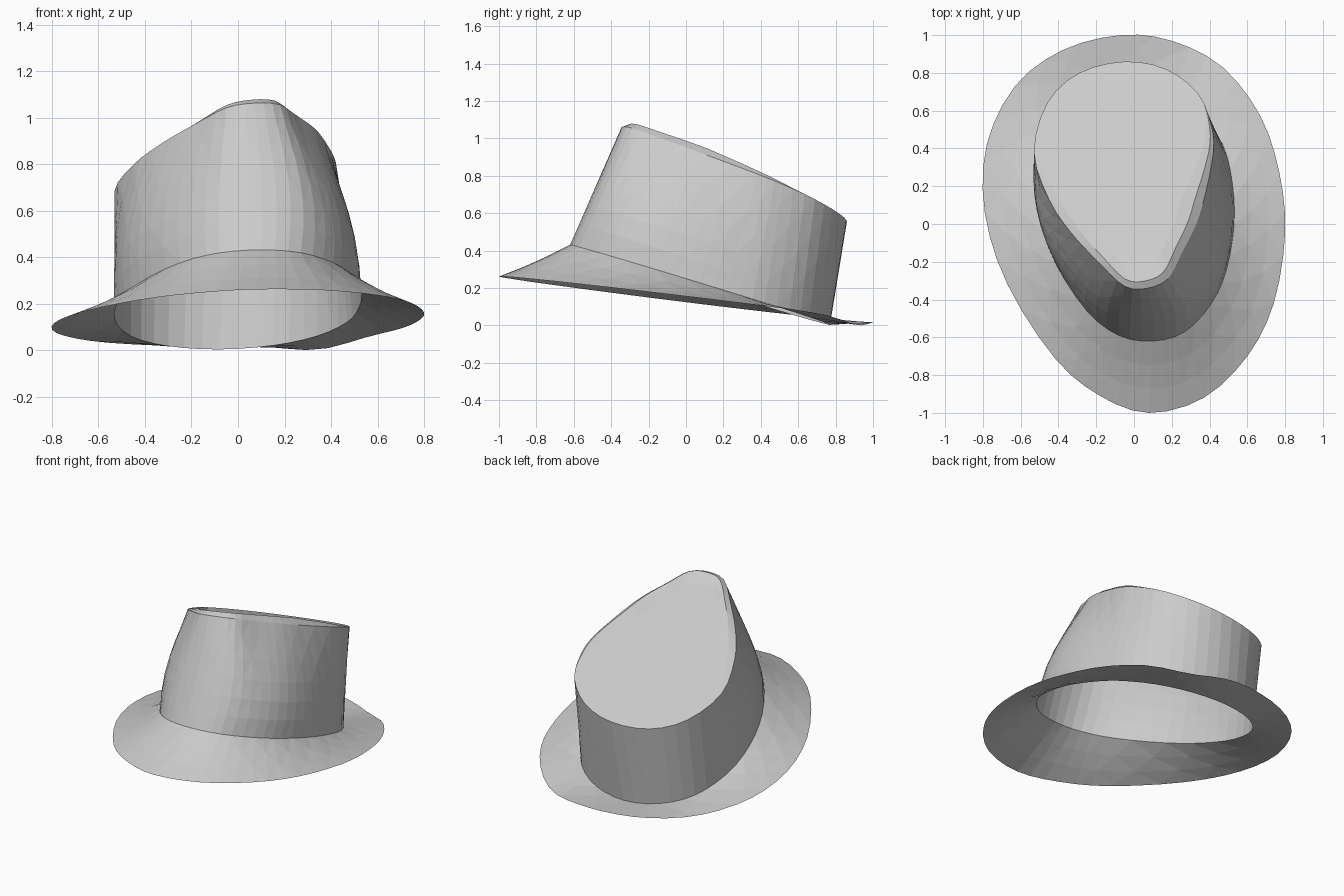
import bpy
import math

cube = bpy.data.objects.get("Cube")
if cube:
    bpy.data.objects.remove(cube, do_unlink=True)

felt = bpy.data.materials.new("grey_felt")
felt.use_nodes = True
felt.diffuse_color = (0.6, 0.6, 0.6, 1)
felt.node_tree.nodes["Principled BSDF"].inputs["Base Color"].default_value = felt.diffuse_color

# Plan outlines, from the front going round by the model's left
BRIM = [(.08, -1), (.37, -.92), (.6, -.7), (.74, -.42), (.8, -.05), (.77, .27),
        (.67, .57), (.47, .83), (.2, .97), (-.07, 1), (-.38, .92), (-.63, .73),
        (-.78, .42), (-.79, .06), (-.67, -.32), (-.42, -.71), (-.18, -.91)]
BASE = [(.1, -.62), (.27, -.57), (.41, -.42), (.49, -.24), (.53, 0), (.52, .22),
        (.47, .42), (.34, .61), (.15, .73), (-.08, .77), (-.3, .71), (-.46, .56),
        (-.53, .32), (-.51, .06), (-.42, -.2), (-.25, -.46), (-.08, -.59)]
RIM = [(.07, -.34), (.18, -.29), (.25, -.16), (.33, 0), (.38, .17), (.42, .38),
       (.41, .52), (.34, .69), (.17, .82), (-.05, .86), (-.29, .8), (-.46, .64),
       (-.53, .38), (-.45, .13), (-.33, -.05), (-.18, -.21), (-.05, -.33)]
STEPS = 3


def brim_height(x, y):
    dip = .035 * math.exp(-((x - .33) ** 2 + (y - .9) ** 2) / .04)
    return .14 - .12 * y + .02 * x - dip


def base_height(x, y):
    return .24 - .305 * y + .02 * x


def plate_height(x, y):
    return .92 - .42 * y + .13 * x


def front_weight(y):
    return min(1, max(0, (.62 - y) / .5))


def rim_height(x, y):
    return plate_height(x, y) - .01 * front_weight(y)


def ridge_height(x, y):
    return plate_height(x, y) + (.02 + .04 * x) * front_weight(y)


def smooth_loop(points, height):
    """Closed Catmull-Rom curve through the outline, lifted to its height."""
    loop, n = [], len(points)
    for i in range(n):
        a, b, c, d = (points[(i + k) % n] for k in (-1, 0, 1, 2))
        for s in range(STEPS):
            t = s / STEPS
            x, y = (q + .5 * t * (r - p + t * (2 * p - 5 * q + 4 * r - w
                    + t * (3 * (q - r) + w - p)))
                    for p, q, r, w in zip(a, b, c, d))
            loop.append((x, y, height(x, y)))
    return loop


def blend(low, high, t):
    return [tuple(p + (q - p) * t for p, q in zip(a, b)) for a, b in zip(low, high)]


def shrink(loop, amount, height):
    """Draw a loop in toward the middle of the crown top."""
    ring = []
    for x, y, z in loop:
        inset = amount * front_weight(y)
        px, py = x - (x + .02) * inset, y - (y - .3) * inset * .5
        ring.append((px, py, height(px, py)))
    return ring


def build(name, rings, capped=False):
    """Skin a stack of rings, with an optional face over the last one."""
    n = len(rings[0])
    verts = [v for ring in rings for v in ring]
    faces = []
    for r in range(len(rings) - 1):
        for i in range(n):
            j = (i + 1) % n
            a, b, c, d = r * n + i, r * n + j, (r + 1) * n + j, (r + 1) * n + i
            faces += [(a, b, c), (a, c, d)] if (i + r) % 2 else [(a, b, d), (b, c, d)]
    if capped:
        faces.append(tuple(range(len(verts) - n, len(verts))))
    mesh = bpy.data.meshes.new(name)
    mesh.from_pydata(verts, [], faces)
    mesh.materials.append(felt)
    obj = bpy.data.objects.new(name, mesh)
    bpy.context.collection.objects.link(obj)


brim = smooth_loop(BRIM, brim_height)
base = smooth_loop(BASE, base_height)
rim = smooth_loop(RIM, rim_height)

# Brim: slightly dished between its edge and the crown
brim_rings = []
for k in range(4):
    t = k / 3
    sag = .008 * math.sin(math.pi * t)
    brim_rings.append([(x, y, z - sag * front_weight(y)) for x, y, z in blend(brim, base, t)])
build("brim", brim_rings)

# Crown wall: swells sideways toward the front
crown_rings = []
for k in range(7):
    t = k / 6
    swell = .25 * math.sin(math.pi * t)
    crown_rings.append([(x * (1 + swell * max(0, .3 - y)), y, z)
                        for x, y, z in blend(base, rim, t)])
build("crown_wall", crown_rings)

# Crown top: bevelled edge rising to a ridge around a sloping plate
ridge = shrink(rim, .12, ridge_height)
plate = shrink(ridge, .2, plate_height)
build("crown_top", [rim, ridge, plate], capped=True)
